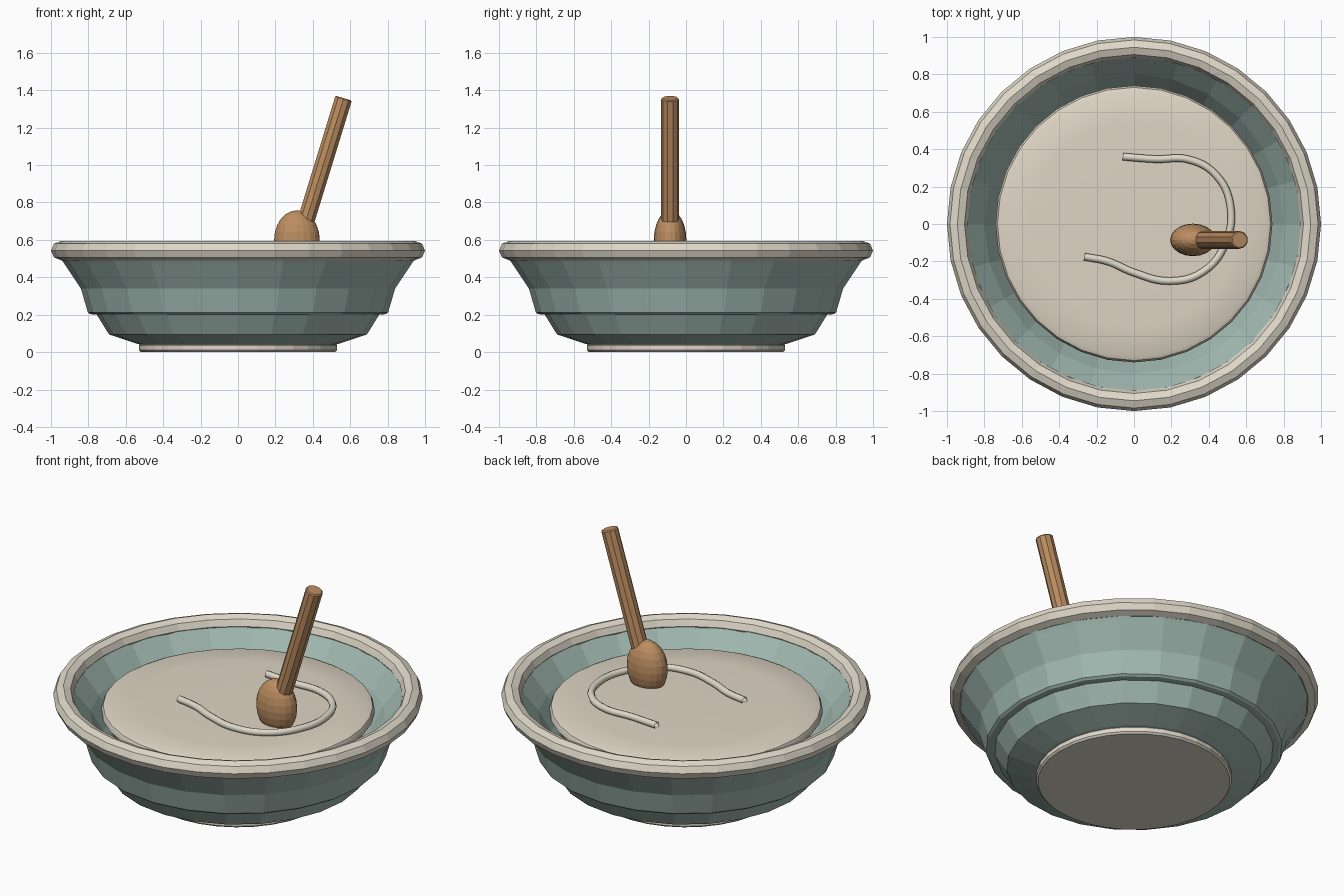
import bpy, bmesh, math
from mathutils import Vector

if "Cube" in bpy.data.objects:
    bpy.data.objects.remove(bpy.data.objects["Cube"])


def material(name, rgb):
    m = bpy.data.materials.new(name)
    m.diffuse_color = (*[(c / 255) ** 2.2 for c in rgb], 1)
    m.use_nodes = True
    m.node_tree.nodes["Principled BSDF"].inputs["Base Color"].default_value = m.diffuse_color
    return m


TEAL = material("muted teal glaze", (160, 184, 176))
CREAM = material("cream glaze", (222, 216, 200))
BATTER = material("pale cream filling", (221, 212, 195))
WOOD = material("warm wood", (186, 140, 97))


def finish(obj, name, mat, angle=None):
    obj.name = name
    obj.data.materials.append(mat)
    if angle:
        bpy.ops.object.select_all(action='DESELECT')
        obj.select_set(True)
        bpy.context.view_layer.objects.active = obj
        bpy.ops.object.shade_smooth_by_angle(angle=math.radians(angle))
    return obj


def lathe(name, profile, sides, mat, closed=False, angle=None):
    """Revolve (radius, height) points around z; open ends are capped."""
    bm = bmesh.new()
    rings = []
    for r, z in profile:
        rings.append([bm.verts.new((r * math.cos(2 * math.pi * i / sides),
                                    r * math.sin(2 * math.pi * i / sides), z))
                      for i in range(sides)])
    pairs = list(zip(rings, rings[1:]))
    if closed:
        pairs.append((rings[-1], rings[0]))
    else:
        bm.faces.new(rings[0])
        bm.faces.new(rings[-1])
    for a, b in pairs:
        for i in range(sides):
            j = (i + 1) % sides
            bm.faces.new((a[i], a[j], b[j], b[i]))
    bmesh.ops.recalc_face_normals(bm, faces=bm.faces)
    me = bpy.data.meshes.new(name)
    bm.to_mesh(me)
    bm.free()
    obj = bpy.data.objects.new(name, me)
    bpy.context.collection.objects.link(obj)
    return finish(obj, name, mat, angle)


# Foot ring under the bowl
lathe("foot", [(0.52, 0), (0.53, 0.01), (0.53, 0.035), (0.52, 0.045)], 32, CREAM)

# Stepped bowl body with an inner wall
lathe("bowl_body", [(0.52, 0.04), (0.54, 0.045), (0.69, 0.095), (0.755, 0.2), (0.79, 0.203),
                    (0.803, 0.213), (0.84, 0.34), (0.93, 0.475), (0.955, 0.51),
                    (0.895, 0.54), (0.80, 0.42), (0.73, 0.30), (0.60, 0.16)], 24, TEAL)

# Rounded octagonal rim
rim = [(0.945 + 0.055 * math.cos(k * math.pi / 4),
        0.543 + 0.052 * math.sin(k * math.pi / 4)) for k in range(8)]
lathe("rim", rim, 32, CREAM, closed=True)

# Filling with a soft edge and slightly domed top
lathe("filling", [(0.72, 0.42), (0.74, 0.45), (0.74, 0.465), (0.73, 0.485), (0.71, 0.494),
                  (0.55, 0.50), (0.35, 0.504), (0.15, 0.506)], 32, BATTER, angle=30)

# Swirl lying on the filling
path = [(-0.06, 0.36), (0.11, 0.347), (0.30, 0.343), (0.44, 0.26), (0.515, 0.10), (0.49, -0.10),
        (0.37, -0.255), (0.19, -0.305), (0.00, -0.26), (-0.14, -0.2), (-0.265, -0.175)]
cu = bpy.data.curves.new("swirl", 'CURVE')
cu.dimensions = '3D'
cu.bevel_depth = 0.02
cu.bevel_resolution = 2
cu.resolution_u = 6
sp = cu.splines.new('BEZIER')
sp.bezier_points.add(len(path) - 1)
for p, (x, y) in zip(sp.bezier_points, path):
    p.co = (x, y, 0.52)
    p.handle_left_type = p.handle_right_type = 'AUTO'
tmp = bpy.data.objects.new("swirl", cu)
bpy.context.collection.objects.link(tmp)
bpy.ops.object.select_all(action='DESELECT')
tmp.select_set(True)
bpy.context.view_layer.objects.active = tmp
bpy.ops.object.convert(target='MESH')
finish(bpy.context.object, "swirl", CREAM, 60)

# Egg-shaped stirrer head, resting in the filling
bpy.ops.mesh.primitive_uv_sphere_add(segments=20, ring_count=12, radius=1, location=(0.315, -0.085, 0.60))
head = bpy.context.object
head.scale = (0.122, 0.087, 0.158)
finish(head, "stirrer_head", WOOD)

# Leaning handle with a small bevel at its ends
low, high = Vector((0.335, -0.085, 0.61)), Vector((0.565, -0.085, 1.358))
axis = high - low
bpy.ops.mesh.primitive_cylinder_add(vertices=10, radius=0.048, depth=axis.length, location=(low + high) / 2)
handle = bpy.context.object
handle.rotation_euler = (0, math.atan2(axis.x, axis.z), 0)
bev = handle.modifiers.new("edge", 'BEVEL')
bev.width = 0.006
bev.segments = 1
bev.limit_method = 'ANGLE'
bev.angle_limit = math.radians(50)
finish(handle, "stirrer_handle", WOOD)
